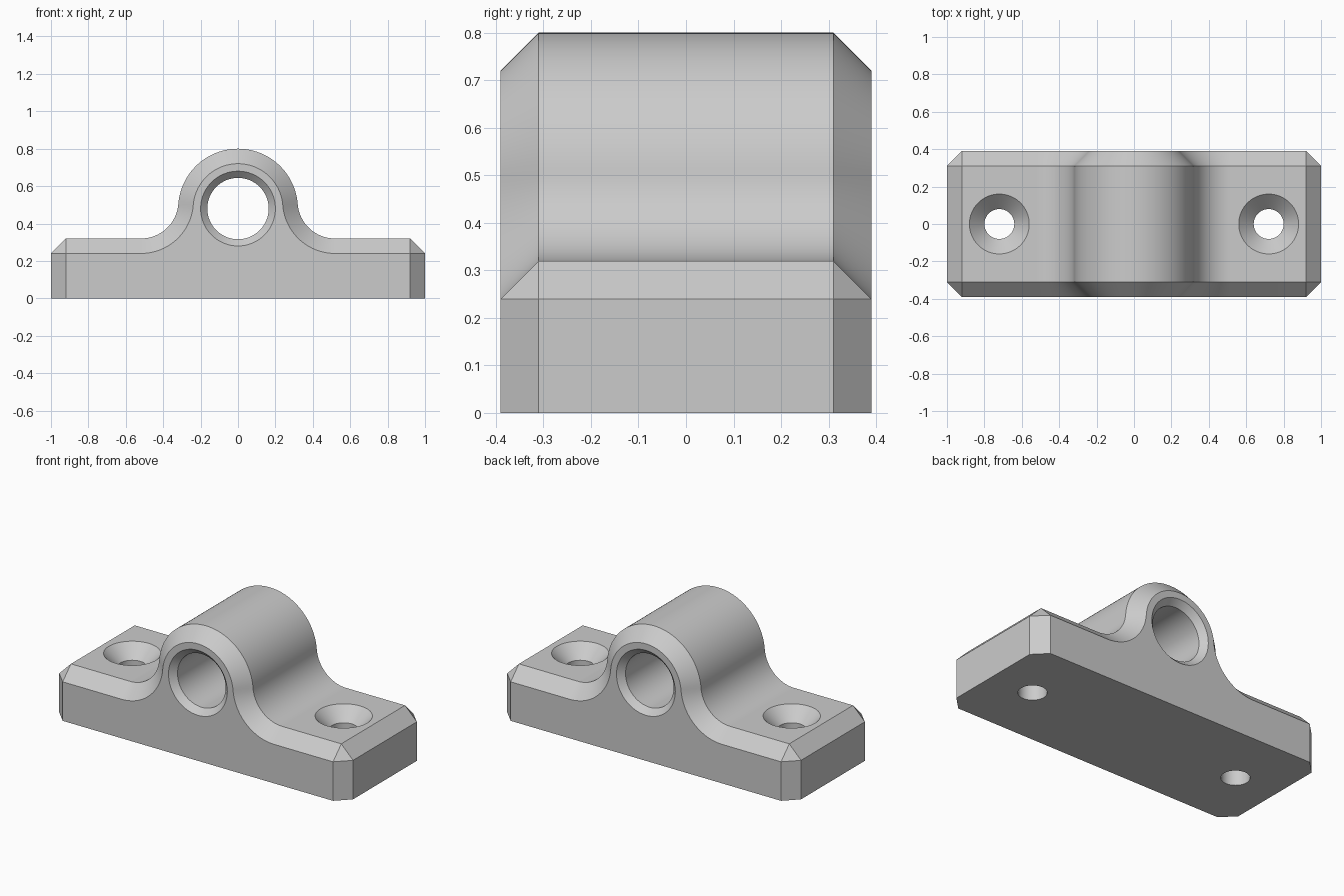
import bpy, bmesh, math
from mathutils import Matrix

if "Cube" in bpy.data.objects:
    bpy.data.objects.remove(bpy.data.objects["Cube"], do_unlink=True)

HALF_X, HALF_Y, CHAMFER = 1.0, 0.39, 0.08
PLATE_TOP, BORE_Z, BOSS_R, FILLET_R = 0.32, 0.48, 0.32, 0.2
FILLET_Z = PLATE_TOP + FILLET_R
FILLET_X = math.sqrt((BOSS_R + FILLET_R) ** 2 - (FILLET_Z - BORE_Z) ** 2)

grey = bpy.data.materials.new("plain grey")
grey.use_nodes = True
colour = (0.6, 0.6, 0.6, 1)
grey.diffuse_color = colour
grey.node_tree.nodes["Principled BSDF"].inputs["Base Color"].default_value = colour


def make_object(name, bm):
    bmesh.ops.recalc_face_normals(bm, faces=bm.faces[:])
    mesh = bpy.data.meshes.new(name)
    bm.to_mesh(mesh)
    bm.free()
    mesh.materials.append(grey)
    obj = bpy.data.objects.new(name, mesh)
    bpy.context.collection.objects.link(obj)
    return obj


def arc(cx, cz, r, start, end, n):
    angles = [start + (end - start) * i / n for i in range(n + 1)]
    return [(cx + r * math.cos(a), cz + r * math.sin(a)) for a in angles]


def outline(inset):
    """Plate and boss outline, offset inwards by the inset."""
    tilt = math.atan2(FILLET_Z - BORE_Z, FILLET_X)
    edge = HALF_X - CHAMFER
    half = [(HALF_X - inset, 0), (HALF_X - inset, PLATE_TOP - CHAMFER),
            (edge, PLATE_TOP - inset)]
    half += arc(FILLET_X, FILLET_Z, FILLET_R + inset, 1.5 * math.pi, math.pi + tilt, 20)
    half += arc(0, BORE_Z, BOSS_R - inset, tilt, math.pi / 2, 28)[1:]
    return half + [(-x, z) for x, z in reversed(half[:-1])]


def loft(name, sections):
    """Skin a row of closed rings and cap both ends."""
    bm = bmesh.new()
    rings = [[bm.verts.new(p) for p in s] for s in sections]
    for a, b in zip(rings, rings[1:]):
        for i in range(len(a)):
            j = (i + 1) % len(a)
            bm.faces.new((a[i], a[j], b[j], b[i]))
    bm.faces.new(rings[0])
    bm.faces.new(rings[-1])
    bmesh.ops.remove_doubles(bm, verts=bm.verts[:], dist=1e-5)
    return make_object(name, bm)


def round_cutter(name, profile, matrix, n=64):
    """Turned solid from (radius, height) pairs."""
    turns = [2 * math.pi * i / n for i in range(n)]
    obj = loft(name, [[(r * math.cos(t), r * math.sin(t), h) for t in turns]
                      for r, h in profile])
    obj.data.transform(matrix)
    obj.hide_render = True
    return obj


# Chamfered body
inner = HALF_Y - CHAMFER
body = loft("mounting_bracket", [
    [(x, y, z) for x, z in outline(inset)]
    for y, inset in ((-HALF_Y, CHAMFER), (-inner, 0), (inner, 0), (HALF_Y, CHAMFER))])

# Cross bore with bevelled mouths
bore_r, mouth, over = 0.164, 0.036, 0.03
end = HALF_Y + over
bore = [(bore_r + mouth + over, -end), (bore_r, mouth - HALF_Y),
        (bore_r, HALF_Y - mouth), (bore_r + mouth + over, end)]
cutters = [round_cutter("bore_cutter", bore, Matrix.Translation((0, 0, BORE_Z))
                        @ Matrix.Rotation(math.pi / 2, 4, "X"))]

# Countersunk screw holes
screw = [(0.08, -0.1), (0.08, PLATE_TOP - 0.08), (0.16 + over, PLATE_TOP + over)]
for side, x in (("left", 0.72), ("right", -0.72)):
    cutters.append(round_cutter(side + "_screw_cutter", screw,
                                Matrix.Translation((x, 0, 0))))

bpy.ops.object.select_all(action="DESELECT")
bpy.context.view_layer.objects.active = body
body.select_set(True)
for cutter in cutters:
    cut = body.modifiers.new(cutter.name, "BOOLEAN")
    cut.operation = "DIFFERENCE"
    cut.solver = "EXACT"
    cut.object = cutter
    bpy.ops.object.modifier_apply(modifier=cut.name)
    bpy.data.objects.remove(cutter, do_unlink=True)

# Smooth curves with crisp edges
bpy.ops.object.shade_smooth_by_angle(angle=math.radians(25))
body.modifiers.new("even_shading", "WEIGHTED_NORMAL").keep_sharp = True
